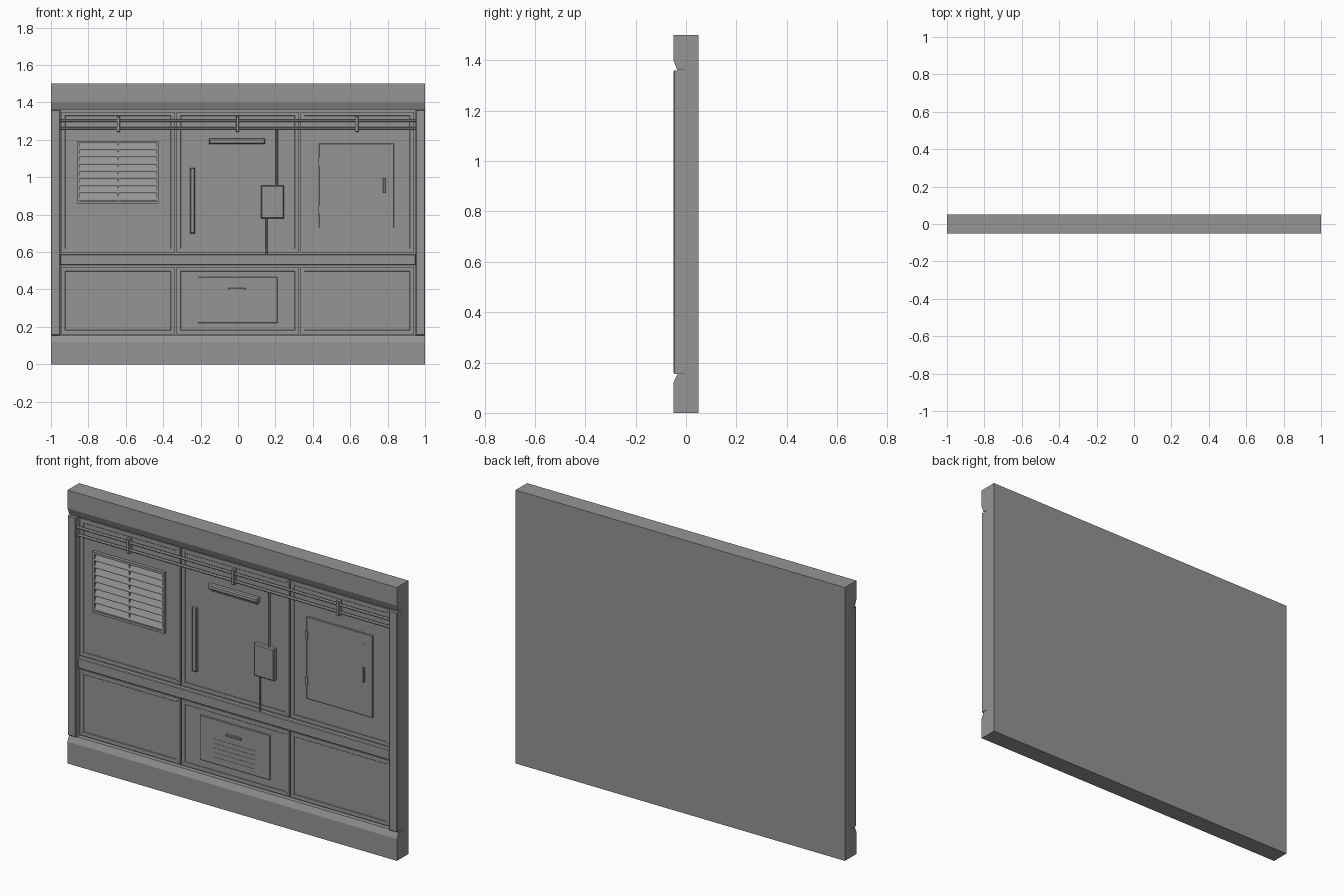
import bpy, bmesh, math

if "Cube" in bpy.data.objects:
    bpy.data.objects.remove(bpy.data.objects["Cube"])

mat = bpy.data.materials.new("mid grey")
mat.diffuse_color = (0.30, 0.30, 0.30, 1)
mat.use_nodes = True
mat.node_tree.nodes["Principled BSDF"].inputs["Base Color"].default_value = mat.diffuse_color


def finish(name, bm):
    bmesh.ops.recalc_face_normals(bm, faces=bm.faces)
    me = bpy.data.meshes.new(name)
    bm.to_mesh(me)
    bm.free()
    me.materials.append(mat)
    ob = bpy.data.objects.new(name, me)
    bpy.context.collection.objects.link(ob)
    return ob


def add_box(bm, x0, x1, y0, y1, z0, z1):
    v = bmesh.ops.create_cube(bm, size=1)["verts"]
    for p in v:
        p.co = (x0 + (p.co.x + .5) * (x1 - x0), y0 + (p.co.y + .5) * (y1 - y0),
                z0 + (p.co.z + .5) * (z1 - z0))
    return v


def box(name, x0, x1, y0, y1, z0, z1, bevel=0):
    bm = bmesh.new()
    add_box(bm, x0, x1, y0, y1, z0, z1)
    if bevel:
        front = [e for e in bm.edges if all(abs(v.co.y - y0) < 1e-5 for v in e.verts)]
        bmesh.ops.bevel(bm, geom=front, offset=bevel, segments=1, affect='EDGES')
    return finish(name, bm)


def bar(name, profile, x0, x1):
    """Extrude a (y, z) profile along x."""
    bm = bmesh.new()
    f = bm.faces.new([bm.verts.new((x0, y, z)) for y, z in profile])
    r = bmesh.ops.extrude_face_region(bm, geom=[f])
    for v in r["geom"]:
        if isinstance(v, bmesh.types.BMVert):
            v.co.x = x1
    return finish(name, bm)


def rod(name, loc, radius, length, axis, sides=12):
    rot = {'x': (0, math.pi / 2, 0), 'y': (math.pi / 2, 0, 0), 'z': (0, 0, 0)}[axis]
    bpy.ops.mesh.primitive_cylinder_add(vertices=sides, radius=radius, depth=length,
                                        location=loc, rotation=rot)
    ob = bpy.context.object
    ob.name = name
    ob.data.materials.append(mat)
    bpy.ops.object.shade_smooth_by_angle()
    return ob


FACE = -0.02   # front of the panels

# Main structure
box("back_slab", -1, 1, -.01, .05, 0, 1.5)
bar("header_beam", [(-.01, 1.5), (-.05, 1.5), (-.05, 1.40), (-.035, 1.362), (-.01, 1.362)], -1, 1)
bar("base_beam", [(-.01, 0), (-.05, 0), (-.05, .12), (-.035, .153), (-.01, .153)], -1, 1)
for s, n in ((-1, "left_post"), (1, "right_post")):
    a, b = sorted((s * .95, s * 1.0))
    box(n, a, b, -.05, -.01, .155, 1.36, .004)
box("middle_belt", -.95, .95, -.034, -.01, .53, .587, .004)

# Recessed wall panels with corner rivets
columns = [(-.945, -.337), (-.329, .325), (.333, .94)]
for z0, z1 in ((.16, .52), (.597, 1.35)):
    for x0, x1 in columns:
        bm = bmesh.new()
        add_box(bm, x0, x1, FACE, -.009, z0, z1)
        bm.normal_update()
        front = [f for f in bm.faces if f.normal.y < -.9]
        bmesh.ops.inset_region(bm, faces=front, thickness=.03)
        bmesh.ops.inset_region(bm, faces=front, thickness=.003, depth=-.002)
        finish("wall_panel", bm)
        for x in (x0 + .015, x1 - .015):
            for z in (z0 + .015, z1 - .015):
                rod("rivet", (x, FACE, z), .004, .004, 'y', 8)

# Horizontal pipes with clips
for z in (1.262, 1.303):
    rod("pipe", (0, -.032, z), .007, 1.905, 'x')
for x in (-.64, -.003, .635):
    box("pipe_clip", x - .008, x + .008, -.044, -.018, 1.243, 1.325, .002)

# Louvred vent: frame, centre divider, slats
vx0, vx1, vz0, vz1, w = -.86, -.424, .86, 1.195, .013
bm = bmesh.new()
for r in ((vx0, vx0 + w, vz0, vz1), (vx1 - w, vx1, vz0, vz1),
          (vx0 + w, vx1 - w, vz0, vz0 + w), (vx0 + w, vx1 - w, vz1 - w, vz1)):
    add_box(bm, r[0], r[1], -.036, -.015, r[2], r[3])
finish("vent_frame", bm)
box("vent_divider", -.645, -.637, -.03, -.015, vz0 + w, vz1 - w)
step = (vz1 - vz0 - 2 * w) / 8
for i in range(8):
    z = vz0 + w + i * step
    bar("vent_slat", [(-.034, z + .003), (-.034, z + .009), (-.018, z + step - .002),
                      (-.018, z + step - .008)], vx0 + w, vx1 - w)

# Centre panel: grab handle, lamp bar, junction box and conduits
box("grab_handle", -.256, -.230, -.036, -.018, .70, 1.05, .004)
box("lamp_mount", -.145, .135, -.026, -.018, 1.165, 1.18)
box("lamp_bar", -.155, .145, -.042, -.018, 1.178, 1.206, .006)
box("junction_box", .124, .246, -.042, -.018, .78, .955, .005)
rod("upper_conduit", (.207, -.026, 1.103), .006, .30, 'z')
rod("lower_conduit", (.152, -.026, .683), .005, .20, 'z')

# Access door with hinges, latch and lock
box("access_door", .434, .834, -.026, -.016, .73, 1.18, .002)
for z in (1.08, .825):
    box("door_hinge", .428, .442, -.030, -.016, z - .022, z + .022)
box("door_latch", .776, .788, -.036, -.02, .915, .995, .002)
box("door_lock", .777, .787, -.029, -.02, 1.105, 1.125)

# Lower hatch with pull and vent slots
box("lower_hatch", -.215, .21, -.026, -.016, .222, .467, .002)
box("hatch_pull", -.05, .04, -.033, -.02, .396, .408, .002)
for i in range(5):
    z = .255 + i * .025
    box("hatch_slot", -.13, .125, -.0275, -.02, z, z + .005)
